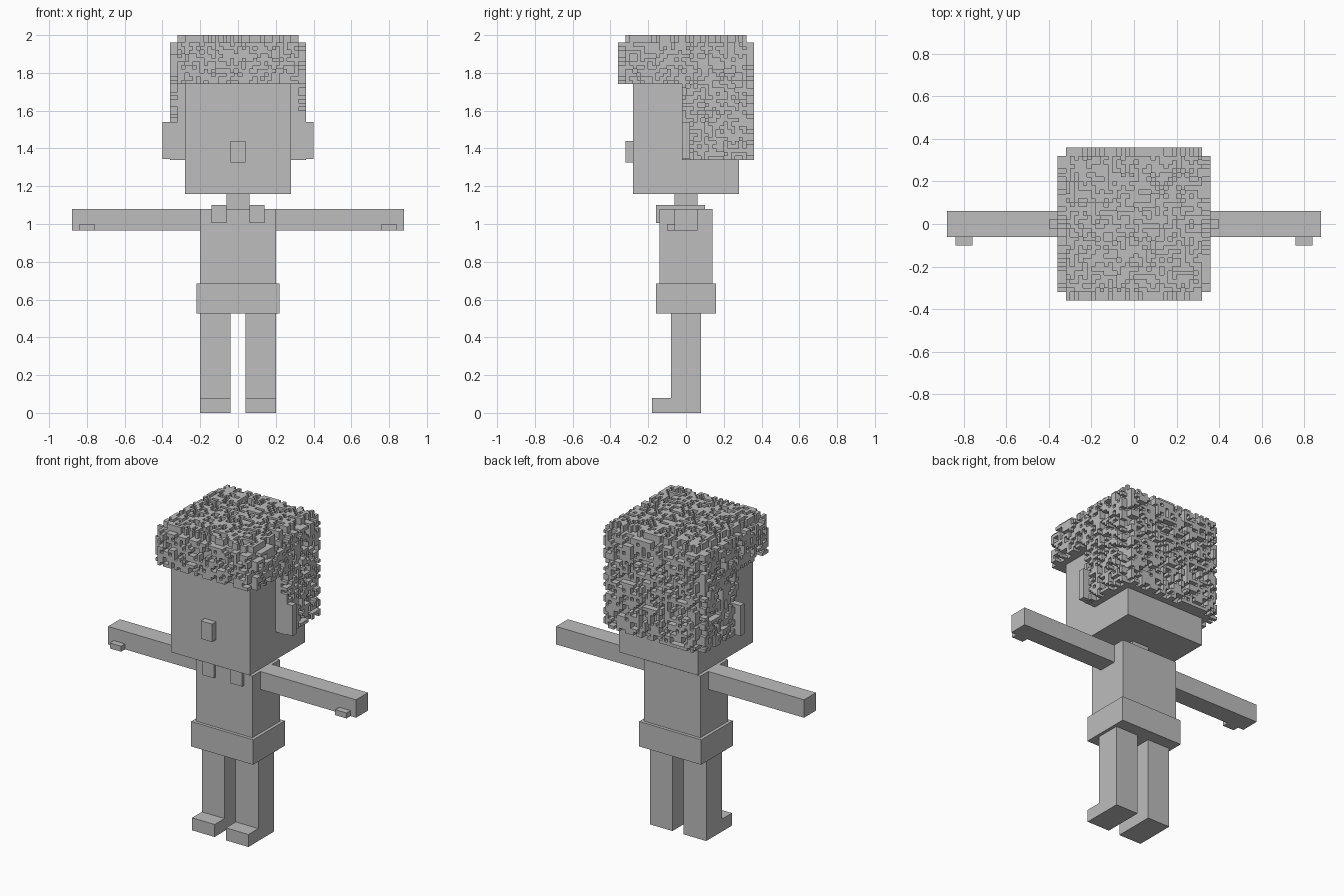
import bpy
import bmesh
import random
from mathutils import Vector

random.seed(7)
if "Cube" in bpy.data.objects:
    bpy.data.objects.remove(bpy.data.objects["Cube"], do_unlink=True)

grey = bpy.data.materials.new("plain grey")
grey.use_nodes = True
colour = (0.51, 0.51, 0.51, 1)
grey.diffuse_color = colour
grey.node_tree.nodes["Principled BSDF"].inputs["Base Color"].default_value = colour


def finish(name, bm):
    bmesh.ops.recalc_face_normals(bm, faces=bm.faces)
    mesh = bpy.data.meshes.new(name)
    bm.to_mesh(mesh)
    bm.free()
    mesh.materials.append(grey)
    obj = bpy.data.objects.new(name, mesh)
    bpy.context.collection.objects.link(obj)
    return obj


def box(name, x, y, z):
    bm = bmesh.new()
    bmesh.ops.create_cube(bm, size=1)
    for v in bm.verts:
        for axis, (low, high) in enumerate((x, y, z)):
            v.co[axis] = high if v.co[axis] > 0 else low
    return finish(name, bm)


def pair(name, x, y, z):
    box("left_" + name, x, y, z)
    box("right_" + name, (-x[1], -x[0]), y, z)


def leg(name, x0, x1):
    # L-shaped side profile with the foot pointing forward
    profile = [(0.08, 0), (0.08, 0.53), (-0.08, 0.53), (-0.08, 0.08), (-0.18, 0.08), (-0.18, 0)]
    bm = bmesh.new()
    face = bm.faces.new([bm.verts.new((x0, y, z)) for y, z in profile])
    out = bmesh.ops.extrude_face_region(bm, geom=[face])["geom"]
    moved = [g for g in out if isinstance(g, bmesh.types.BMVert)]
    bmesh.ops.translate(bm, verts=moved, vec=(x1 - x0, 0, 0))
    return finish(name, bm)


# Body
box("torso", (-0.2, 0.2), (-0.14, 0.14), (0.68, 1.08))
box("hips", (-0.22, 0.22), (-0.16, 0.16), (0.525, 0.685))
box("neck", (-0.06, 0.06), (-0.06, 0.06), (1.08, 1.16))
pair("collar", (0.06, 0.14), (-0.16, 0.1), (1.005, 1.1))
pair("arm", (0.2, 0.88), (-0.06, 0.06), (0.965, 1.08))
pair("thumb", (0.76, 0.84), (-0.1, -0.06), (0.965, 1.0))
leg("left_leg", 0.04, 0.2)
leg("right_leg", -0.2, -0.04)

# Head
box("head", (-0.28, 0.28), (-0.28, 0.28), (1.16, 1.9))
box("nose", (-0.04, 0.04), (-0.32, -0.28), (1.325, 1.44))
pair("ear", (0.28, 0.4), (-0.02, 0.02), (1.345, 1.54))

# Hair: a cap of small cells with random tufts two cells tall
CELL = 0.02
ORIGIN = Vector((-0.36, -0.36, 1.34))
SIDES = [Vector(d) for d in ((1, 0, 0), (-1, 0, 0), (0, 1, 0), (0, -1, 0), (0, 0, 1), (0, 0, -1))]


def key(v):
    return tuple(round(c) for c in v)


base = {(i, j, k) for i in range(2, 34) for j in range(2, 34) for k in range(31)
        if j >= 17 or k >= 20}
cells = set(base)
for i, j, k in sorted(base):
    tufts = []
    if i in (2, 33):
        tufts.append((-1 if i == 2 else 1, 0, 0))
    if j in (2, 33):
        tufts.append((0, -1 if j == 2 else 1, 0))
    if k == 30:
        tufts.append((0, 0, 1))
    for a, b, c in tufts:
        if random.random() < 0.55:
            cells.update((i + a * n, j + b * n, k + c * n) for n in (1, 2))

bm = bmesh.new()
corners = {}


def corner(p):
    p = key(p)
    if p not in corners:
        corners[p] = bm.verts.new(ORIGIN + Vector(p) * CELL)
    return corners[p]


for cell in sorted(cells):
    centre = Vector(cell) + Vector((0.5, 0.5, 0.5))
    for n in SIDES:
        if key(Vector(cell) + n) in cells:
            continue
        mid = ORIGIN + (centre + n / 2) * CELL
        # Leave out faces buried inside the head
        if abs(mid.x) < 0.28 and abs(mid.y) < 0.28 and mid.z < 1.9:
            continue
        u = Vector((n.y, n.z, n.x)) / 2
        w = n.cross(u)
        c = centre + n / 2
        bm.faces.new([corner(c + s * u + t * w) for s, t in ((-1, -1), (1, -1), (1, 1), (-1, 1))])

mesh = bpy.data.meshes.new("hair")
bm.to_mesh(mesh)
bm.free()
mesh.materials.append(grey)
bpy.context.collection.objects.link(bpy.data.objects.new("hair", mesh))
